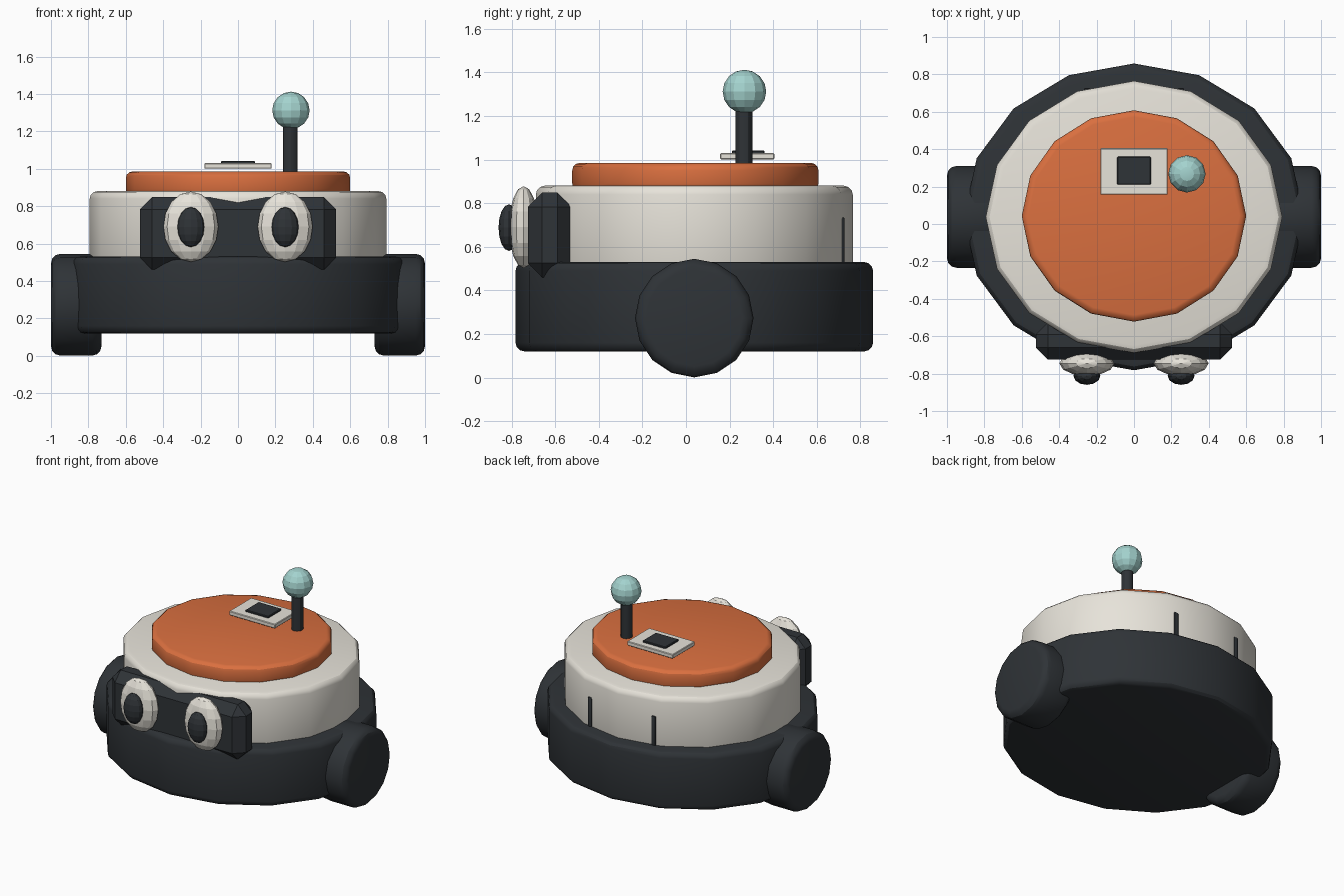
import bpy, bmesh
from math import radians
from mathutils import Matrix, Vector

if "Cube" in bpy.data.objects:
    bpy.data.objects.remove(bpy.data.objects["Cube"])


def material(name, rgb):
    m = bpy.data.materials.new(name)
    m.diffuse_color = (*rgb, 1)
    m.use_nodes = True
    m.node_tree.nodes["Principled BSDF"].inputs["Base Color"].default_value = m.diffuse_color
    return m


DARK = material("charcoal", (0.028, 0.033, 0.038))
CREAM = material("cream", (0.80, 0.77, 0.70))
ORANGE = material("orange", (0.70, 0.16, 0.05))
TEAL = material("teal", (0.37, 0.65, 0.62))


def finish(name, bm, mat, angle=30):
    bmesh.ops.recalc_face_normals(bm, faces=bm.faces)
    me = bpy.data.meshes.new(name)
    bm.to_mesh(me)
    bm.free()
    me.materials.append(mat)
    ob = bpy.data.objects.new(name, me)
    bpy.context.collection.objects.link(ob)
    bpy.ops.object.select_all(action='DESELECT')
    ob.select_set(True)
    bpy.context.view_layer.objects.active = ob
    bpy.ops.object.shade_smooth_by_angle(angle=radians(angle))
    return ob


def place(center, size):
    return Matrix.Translation(center) @ Matrix.Diagonal((*size, 1))


def drum(name, center, rx, ry, depth, mat, bevel=0.0, sides=16, along_x=False):
    """Elliptical cylinder with softly rounded rims."""
    bm = bmesh.new()
    bmesh.ops.create_cone(bm, cap_ends=True, segments=sides, radius1=1, radius2=1, depth=1)
    bmesh.ops.transform(bm, matrix=Matrix.Diagonal((rx, ry, depth, 1)), verts=bm.verts)
    if bevel:
        rims = [e for e in bm.edges if abs(e.verts[0].co.z - e.verts[1].co.z) < 1e-5]
        bmesh.ops.bevel(bm, geom=rims, offset=bevel, segments=3, profile=0.5, affect='EDGES')
    turn = Matrix.Rotation(radians(90), 4, 'Y') if along_x else Matrix.Identity(4)
    bmesh.ops.transform(bm, matrix=Matrix.Translation(center) @ turn, verts=bm.verts)
    return finish(name, bm, mat)


def box(name, low, high, mat, bevel=0.0, segments=1):
    low, high = Vector(low), Vector(high)
    bm = bmesh.new()
    bmesh.ops.create_cube(bm, size=1, matrix=place((low + high) / 2, high - low))
    if bevel:
        bmesh.ops.bevel(bm, geom=bm.edges[:], offset=bevel, segments=segments,
                        profile=0.5, affect='EDGES')
    return finish(name, bm, mat)


def ball(name, center, radii, mat):
    bm = bmesh.new()
    bmesh.ops.create_uvsphere(bm, u_segments=12, v_segments=8, radius=1,
                              matrix=place(center, radii))
    return finish(name, bm, mat, angle=10)


# stacked body
drum("base", (0, 0.038, 0.325), 0.91, 0.82, 0.41, DARK, 0.04)
drum("upper_body", (0, 0.038, 0.68), 0.793, 0.727, 0.40, CREAM, 0.04)
drum("top_lid", (0, 0.043, 0.92), 0.60, 0.565, 0.13, ORANGE, 0.035)

# face plate
box("visor", (-0.525, -0.725, 0.46), (0.525, -0.525, 0.848), DARK, 0.065)

# mirrored parts
for side, s in (("left", -1), ("right", 1)):
    drum(f"{side}_wheel", (s * 0.865, 0.038, 0.273), 0.272, 0.272, 0.27, DARK, 0.05,
         along_x=True)
    ball(f"{side}_eye", (s * 0.252, -0.745, 0.69), (0.147, 0.067, 0.188), CREAM)
    ball(f"{side}_pupil", (s * 0.252, -0.812, 0.688), (0.072, 0.048, 0.107), DARK)
    box(f"{side}_rear_slot", (s * 0.25 - 0.016, 0.69, 0.46), (s * 0.25 + 0.016, 0.728, 0.735),
        DARK, 0.008, 2)

# panel and button on the lid
box("panel", (-0.18, 0.157, 1.0), (0.18, 0.405, 1.03), CREAM, 0.004)
box("button", (-0.09, 0.21, 1.01), (0.09, 0.36, 1.042), DARK, 0.004)

# antenna
drum("antenna_rod", (0.28, 0.266, 1.10), 0.039, 0.039, 0.28, DARK, sides=12)
ball("antenna_ball", (0.283, 0.268, 1.312), (0.1, 0.1, 0.1), TEAL)
